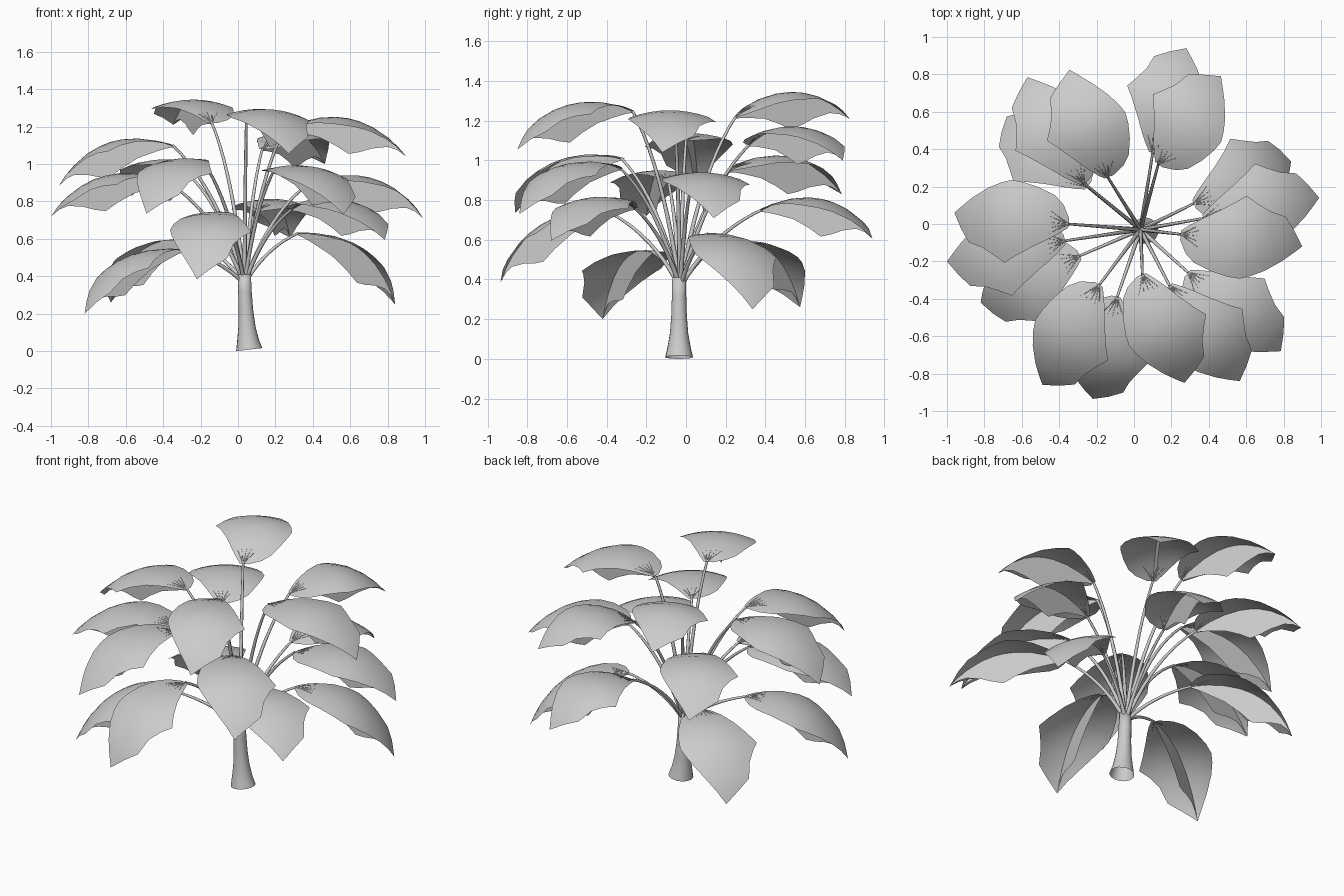
import bpy, bmesh, math
from mathutils import Vector

cube = bpy.data.objects.get("Cube")
if cube:
    bpy.data.objects.remove(cube, do_unlink=True)

grey = bpy.data.materials.new("plain_grey")
grey.use_nodes = True
grey.diffuse_color = (0.6, 0.6, 0.6, 1)
grey.node_tree.nodes["Principled BSDF"].inputs["Base Color"].default_value = (0.6, 0.6, 0.6, 1)

CROWN = Vector((0.035, -0.03, 0.36))
UP = Vector((0, 0, 1))


def add_object(name, mesh):
    obj = bpy.data.objects.new(name, mesh)
    bpy.context.collection.objects.link(obj)
    mesh.materials.clear()
    mesh.materials.append(grey)
    mesh.polygons.foreach_set("use_smooth", [True] * len(mesh.polygons))
    return obj


def tube(name, paths, sides=2):
    """Mesh tubes swept along lists of (point, radius)."""
    curve = bpy.data.curves.new(name + "_path", "CURVE")
    curve.dimensions = "3D"
    curve.bevel_depth = 1
    curve.bevel_resolution = sides
    for path in paths:
        spline = curve.splines.new("POLY")
        spline.points.add(len(path) - 1)
        for point, (co, radius) in zip(spline.points, path):
            point.co = (*co, 1)
            point.radius = radius
    helper = bpy.data.objects.new(name + "_helper", curve)
    bpy.context.collection.objects.link(helper)
    bpy.context.view_layer.update()
    evaluated = helper.evaluated_get(bpy.context.evaluated_depsgraph_get())
    mesh = bpy.data.meshes.new_from_object(evaluated)
    bpy.data.objects.remove(helper, do_unlink=True)
    return add_object(name, mesh)


# Leaf outline: fraction along the leaf, left half-width, right half-width, keel depth
OUTLINE = [(0, .02, .03, .01), (.05, .05, .1, .03), (.12, .085, .145, .06), (.25, .14, .18, .105),
           (.38, .195, .2, .155), (.48, .24, .205, .19), (.57, .205, .185, .165),
           (.68, .17, .15, .115), (.82, .15, .09, .05), (.91, .08, .045, .02), (1, 0, 0, 0)]


def leaf_point(base, tip, t, across):
    """Point on the arched blade; positive across is the leaf's left."""
    chord = tip - base
    side = UP.cross(chord).normalized()
    normal = chord.cross(side).normalized()
    rise = 0.52 * t * (1 - t) - 0.9 * across * across
    return base + chord * t + side * across + normal * rise


def grid_mesh(name, rows):
    bm = bmesh.new()
    rows = [[bm.verts.new(co) for co in row] for row in rows]
    for a, b in zip(rows, rows[1:]):
        for i in range(len(a) - 1):
            bm.faces.new((a[i + 1], a[i], b[i], b[i + 1]))
    bmesh.ops.remove_doubles(bm, verts=bm.verts, dist=0.0005)
    bmesh.ops.recalc_face_normals(bm, faces=bm.faces)
    if sum(f.normal.z for f in bm.faces) < 0:
        bmesh.ops.reverse_faces(bm, faces=bm.faces)
    mesh = bpy.data.meshes.new(name)
    bm.to_mesh(mesh)
    bm.free()
    add_object(name, mesh)


def leaf(name, base, tip):
    """Domed blade with a hanging keel sheet under its midrib."""
    blade, keel = [], []
    for t, left, right, depth in OUTLINE:
        spread = [-right * k / 4 for k in range(4, 0, -1)] + [left * k / 4 for k in range(5)]
        blade.append([leaf_point(base, tip, t, s) for s in spread])
        middle = leaf_point(base, tip, t, 0)
        keel.append([middle - UP * depth * k / 2 for k in range(3)])
    grid_mesh(name, blade)
    grid_mesh(name + "_keel", keel)


def stem(name, base):
    reach = base - CROWN
    bend = CROWN + Vector((reach.x * 0.38, reach.y * 0.38, reach.z * 0.7))
    path = []
    for i in range(11):
        t = i / 10
        co = CROWN * (1 - t) ** 2 + bend * 2 * t * (1 - t) + base * t * t
        path.append((co, 0.012 - 0.005 * t))
    tube(name, [path])


def veins(name, base, tip):
    fan = [[(leaf_point(base, tip, 0.13 * k / 3, slope * k / 3), 0.0035 - 0.001 * k)
            for k in range(4)] for slope in (-.06, -.03, 0, .03, .06)]
    tube(name, fan, 1)


# Trunk: flared, open at the bottom, leaning slightly
bm = bmesh.new()
rings = []
for z, radius, x in [(0.008, .07, .06), (.06, .058, .054), (.13, .046, .048), (.22, .039, .042),
                     (.32, .036, .037), (.41, .034, .035)]:
    ring = []
    for k in range(20):
        a = math.tau * k / 20
        tilt = 0.008 * math.cos(a) if z < 0.05 else 0
        ring.append(bm.verts.new((x + radius * math.cos(a), -.035 + radius * math.sin(a), z + tilt)))
    rings.append(ring)
for a, b in zip(rings, rings[1:]):
    for k in range(20):
        bm.faces.new((a[k], a[(k + 1) % 20], b[(k + 1) % 20], b[k]))
bm.faces.new(rings[-1])
trunk_mesh = bpy.data.meshes.new("trunk")
bm.to_mesh(trunk_mesh)
bm.free()
add_object("trunk", trunk_mesh)

# Leaves: blade base and blade tip
LEAVES = [
    ((-.35, 0, 1.10), (-.96, .06, .88)),
    ((-.37, -.09, .9), (-1, -.2, .72)),
    ((-.29, -.17, .54), (-.82, -.42, .2)),
    ((-.09, -.39, .74), (-.22, -.935, .385)),
    ((-.185, -.325, 1.01), (-.49, -.86, .735)),
    ((.045, -.27, 1.25), (.27, -.85, 1.055)),
    ((.19, -.33, .96), (.565, -.84, .73)),
    ((.29, -.26, .76), (.785, -.68, .595)),
    ((.25, -.055, 1.19), (.9, -.12, 1.04)),
    ((.37, .03, .89), (.99, .14, .71)),
    ((.32, .11, .63), (.84, .335, .25)),
    ((.13, .32, 1.08), (.465, .79, 1)),
    ((.1, .38, .75), (.28, .94, .605)),
    ((-.14, .25, 1.22), (-.345, .825, 1.21)),
    ((-.27, .22, .95), (-.57, .785, .83)),
    ((-.25, .2, .59), (-.68, .575, .26)),
]
for i, (base, tip) in enumerate(LEAVES, 1):
    base, tip = Vector(base), Vector(tip)
    leaf(f"leaf_{i:02d}", base, tip)
    stem(f"stem_{i:02d}", base)
    veins(f"leaf_veins_{i:02d}", base, tip)
